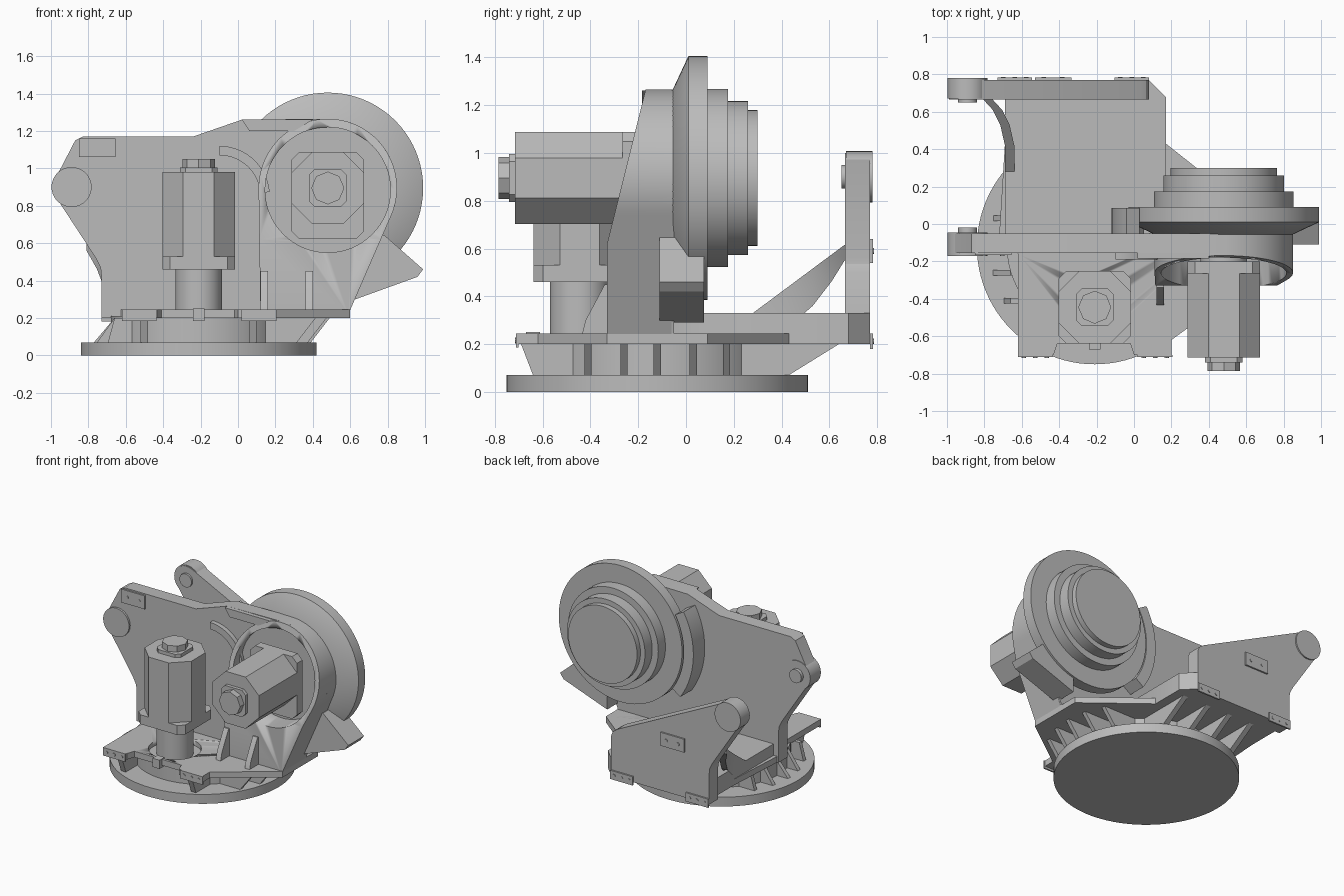
import bpy, bmesh, math
from mathutils import Vector

if "Cube" in bpy.data.objects:
    bpy.data.objects.remove(bpy.data.objects["Cube"])

GREY = bpy.data.materials.new("machine grey")
GREY.use_nodes = True
GREY.diffuse_color = (0.5, 0.5, 0.5, 1)
GREY.node_tree.nodes["Principled BSDF"].inputs["Base Color"].default_value = (0.5, 0.5, 0.5, 1)


def finish(name, bm):
    bmesh.ops.recalc_face_normals(bm, faces=bm.faces)
    mesh = bpy.data.meshes.new(name)
    bm.to_mesh(mesh)
    bm.free()
    mesh.materials.append(GREY)
    ob = bpy.data.objects.new(name, mesh)
    bpy.context.collection.objects.link(ob)
    bpy.ops.object.select_all(action='DESELECT')
    ob.select_set(True)
    bpy.context.view_layer.objects.active = ob
    bpy.ops.object.shade_smooth_by_angle(angle=math.radians(30))
    return ob


def place(p, axis, d):
    # profile planes: x -> (y, z), y -> (x, z), z -> (x, y)
    return {'x': (d, p[0], p[1]), 'y': (p[0], d, p[1]), 'z': (p[0], p[1], d)}[axis]


def prism_bm(pts, axis, a, b):
    bm = bmesh.new()
    face = bm.faces.new([bm.verts.new(place(p, axis, a)) for p in pts])
    out = bmesh.ops.extrude_face_region(bm, geom=[face])
    move = Vector(place((0, 0), axis, b - a))
    bmesh.ops.translate(bm, vec=move, verts=[v for v in out['geom'] if isinstance(v, bmesh.types.BMVert)])
    return bm


def prism(name, pts, axis, a, b):
    return finish(name, prism_bm(pts, axis, a, b))


def box(name, x0, x1, y0, y1, z0, z1):
    return prism(name, [(x0, y0), (x1, y0), (x1, y1), (x0, y1)], 'z', z0, z1)


def arc(c, r, start, end, n=24):
    angles = [math.radians(start + (end - start) * i / n) for i in range(n + 1)]
    return [(c[0] + r * math.cos(t), c[1] + r * math.sin(t)) for t in angles]


def circle(c, r, n=64):
    return arc(c, r, 0, 360, n)[:-1]


def disc(name, c, r, axis, a, b, n=64):
    return prism(name, circle(c, r, n), axis, a, b)


def chamfered(c, w, h, k):
    return [(c[0] + sx * x, c[1] + sy * y) for sx, sy, flip in
            ((1, 1, 0), (-1, 1, 1), (-1, -1, 0), (1, -1, 1))
            for x, y in (((w, h - k), (w - k, h)) if not flip else ((w - k, h), (w, h - k)))]


def cut(ob, cutter):
    mod = ob.modifiers.new("cut", 'BOOLEAN')
    mod.object, mod.operation, mod.solver = cutter, 'DIFFERENCE', 'EXACT'
    cutter.hide_render = True
    bpy.context.view_layer.objects.active = ob
    bpy.ops.object.modifier_apply(modifier=mod.name)
    bpy.data.objects.remove(cutter)


HUB = (0.48, 0.895)
PIVOT = (-0.89, 0.9)
BASE = (-0.21, -0.12)
MOTOR = (-0.21, -0.445)

# Round base with inner core and triangular stiffening ribs
disc("base_disc", BASE, 0.63, 'z', 0, 0.07, 96)
disc("base_core", BASE, 0.47, 'z', 0.07, 0.21)
for y in (-0.41, -0.26, -0.12, 0.03, 0.17):
    half = math.sqrt(0.6 ** 2 - (y - BASE[1]) ** 2)
    prism("right_rib", [(0, 0.07), (BASE[0] + half, 0.07), (BASE[0] + half + 0.1, 0.2), (0, 0.2)],
          'y', y - 0.015, y + 0.015)
    prism("left_rib", [(-0.4, 0.07), (BASE[0] - half + 0.04, 0.07), (-0.66, 0.2), (-0.4, 0.2)],
          'y', y - 0.015, y + 0.015)
for x in (-0.5, -0.31, -0.12, 0.08):
    prism("rear_rib", [(0.2, 0.07), (0.43, 0.07), (0.64, 0.2), (0.2, 0.2)], 'x', x - 0.02, x + 0.02)
for x in (-0.5, 0.08):
    prism("front_rib", [(-0.4, 0.07), (-0.64, 0.07), (-0.69, 0.2), (-0.4, 0.2)], 'x', x - 0.02, x + 0.02)

# Deck with a round well beneath the upright motor
deck = prism("deck", [(-0.62, -0.7), (-0.43, -0.7), (-0.41, -0.64), (-0.02, -0.64), (0, -0.7), (0.2, -0.7),
                      (0.2, -0.62), (0.6, -0.33), (0.6, 0.09), (0.17, 0.43), (-0.69, 0.43),
                      (-0.72, -0.05), (-0.62, -0.16)], 'z', 0.2, 0.245)
cut(deck, disc("well_cutter", MOTOR, 0.18, 'z', 0.1, 0.3))
box("front_stop", -0.24, -0.18, -0.67, -0.61, 0.185, 0.25)

# Rear body
prism("rear_body", [(-0.69, -0.06), (0.08, -0.06), (0.17, 0.1), (0.17, 0.68), (0.08, 0.77), (-0.69, 0.77)],
      'z', 0.2, 0.33)

# Side plates share the same left edge with the pivot eye
left_edge = arc(PIVOT, 0.1, 140, 220, 10) + [(-0.76, 0.52), (-0.735, 0.47), (-0.73, 0.42), (-0.73, 0.2)]
prism("main_plate", [(-0.83, 1.17), (-0.87, 1.15)] + left_edge + [(0.6, 0.2), (0.6, 0.25)]
      + arc(HUB, 0.37, -25, 90) + [(0.02, 1.26), (-0.24, 1.17)], 'y', -0.155, -0.05)
prism("rear_arm", arc(PIVOT, 0.1, 65, 140, 10) + left_edge[1:] +
      [(0.08, 0.2), (0.08, 0.5), (0.065, 0.535), (0.03, 0.56)], 'y', 0.665, 0.77)
disc("front_pivot_boss", PIVOT, 0.107, 'y', -0.17, -0.045, 40)
disc("rear_pivot_boss", PIVOT, 0.107, 'y', 0.67, 0.78, 40)
for y in (-0.04, 0.66):
    disc("pivot_pin", PIVOT, 0.05, 'y', y - 0.01, y + 0.02, 24)

# Curved gusset between the rear body and the rear arm
curve = [(-0.69, 0.28), (-0.69, 0.42), (-0.715, 0.53), (-0.755, 0.61), (-0.81, 0.67)]
bm = prism_bm(curve + [(x + 0.05, y) for x, y in reversed(curve)], 'z', 0, 1)
for v in bm.verts:
    t = (v.co.y - 0.28) / 0.39
    v.co.z = 0.33 + 0.29 * t if v.co.z > 0.5 else 0.22 + 0.34 * t * t
finish("curved_gusset", bm)

# Drum housing with leaning front face and a deep round opening
bm = prism_bm([(0.12, 0.22), (0.59, 0.22)] + arc(HUB, 0.37, -25, 180, 48), 'y', -0.06, -0.33)
bmesh.ops.bisect_plane(bm, geom=bm.verts[:] + bm.edges[:] + bm.faces[:],
                       plane_co=(0, 0, 0.62), plane_no=(0, 0, 1))
for v in bm.verts:
    if v.co.y < -0.3 and v.co.z > 0.62:
        v.co.y += 0.25 * (v.co.z - 0.62)
housing = finish("drum_housing", bm)
cut(housing, disc("opening_cutter", (0.48, 0.885), 0.335, 'y', -0.6, -0.165))
prism("top_flange", [(0.02, 1.26), (0.4, 1.26), (0.3, 1.2), (0.06, 1.2)], 'y', -0.185, -0.1)
fillet = (-0.1, 0.85)
prism("curved_flange", arc(fillet, 0.22, 5, 90) + arc(fillet, 0.27, 90, 5), 'y', -0.19, -0.1)
for x in (0.14, 0.38):
    prism("housing_rib", [(-0.3, 0.22), (-0.44, 0.22), (-0.42, 0.3), (-0.34, 0.45), (-0.3, 0.45)],
          'x', x - 0.02, x + 0.02)

# Stepped wheel: conical rim, then three smaller steps
bm = bmesh.new()
profile = [(0, -0.06), (0.36, -0.06), (0.51, 0.01), (0.51, 0.09), (0.373, 0.09), (0.373, 0.175),
           (0.323, 0.175), (0.323, 0.26), (0.285, 0.26), (0.285, 0.3), (0, 0.3)]
verts = [bm.verts.new((HUB[0] + r, y, HUB[1])) for r, y in profile]
edges = [bm.edges.new(pair) for pair in zip(verts, verts[1:])]
bmesh.ops.spin(bm, geom=verts + edges, cent=(HUB[0], 0, HUB[1]), axis=(0, 1, 0),
               angle=math.tau, steps=80)
bmesh.ops.remove_doubles(bm, verts=bm.verts, dist=0.0005)
finish("stepped_wheel", bm)
prism("wheel_guard", arc(HUB, 0.52, 150, 215) + arc(HUB, 0.6, 215, 150), 'y', -0.06, 0.085)
prism("wheel_foot", [(0.6, 0.29), (0.96, 0.42), (0.99, 0.46), (0.78, 0.645), (0.6, 0.6)], 'y', -0.11, 0.075)


# Motors: octagonal body, flange, end cap and nut along an axis
def motor(name, c, axis, shaft, flange, body, end, drop):
    s = 1 if end > body else -1
    disc(name + "_shaft", c, 0.125, axis, shaft, flange)
    prism(name + "_flange", chamfered((c[0], c[1] - drop), 0.193, 0.193 + drop, 0.04), axis, flange, body)
    prism(name + "_body", chamfered(c, 0.193, 0.193, 0.11), axis, body, end)
    prism(name + "_cap", chamfered(c, 0.1, 0.1, 0.03), axis, end, end + s * 0.025)
    disc(name + "_nut", c, 0.088, axis, end + s * 0.025, end + s * 0.07, 8)


motor("upright_motor", MOTOR, 'z', 0.07, 0.46, 0.53, 0.98, 0)
motor("drum_motor", HUB, 'y', -0.15, -0.2, -0.265, -0.715, 0.04)


# Small bolted plates; the direction says which way the bolts face
def bolt_plate(x0, x1, z0, z1, y, out, count):
    box("bolt_plate", x0, x1, min(y, y + out * 0.012), max(y, y + out * 0.012), z0, z1)
    for i in range(count):
        x = x0 + (x1 - x0) * (i + 0.5) / count
        disc("bolt", (x, (z0 + z1) / 2), 0.012, 'y', y, y + out * 0.016, 12)


for x in (-0.62, 0.02):
    bolt_plate(x, x + 0.185, 0.185, 0.245, -0.7, -1, 3)
for x in (-0.73, -0.105):
    bolt_plate(x, x + 0.185, 0.18, 0.245, 0.77, 1, 3)
bolt_plate(-0.53, -0.335, 0.54, 0.64, 0.77, 1, 2)
bolt_plate(-0.85, -0.655, 1.06, 1.16, -0.155, -1, 2)
